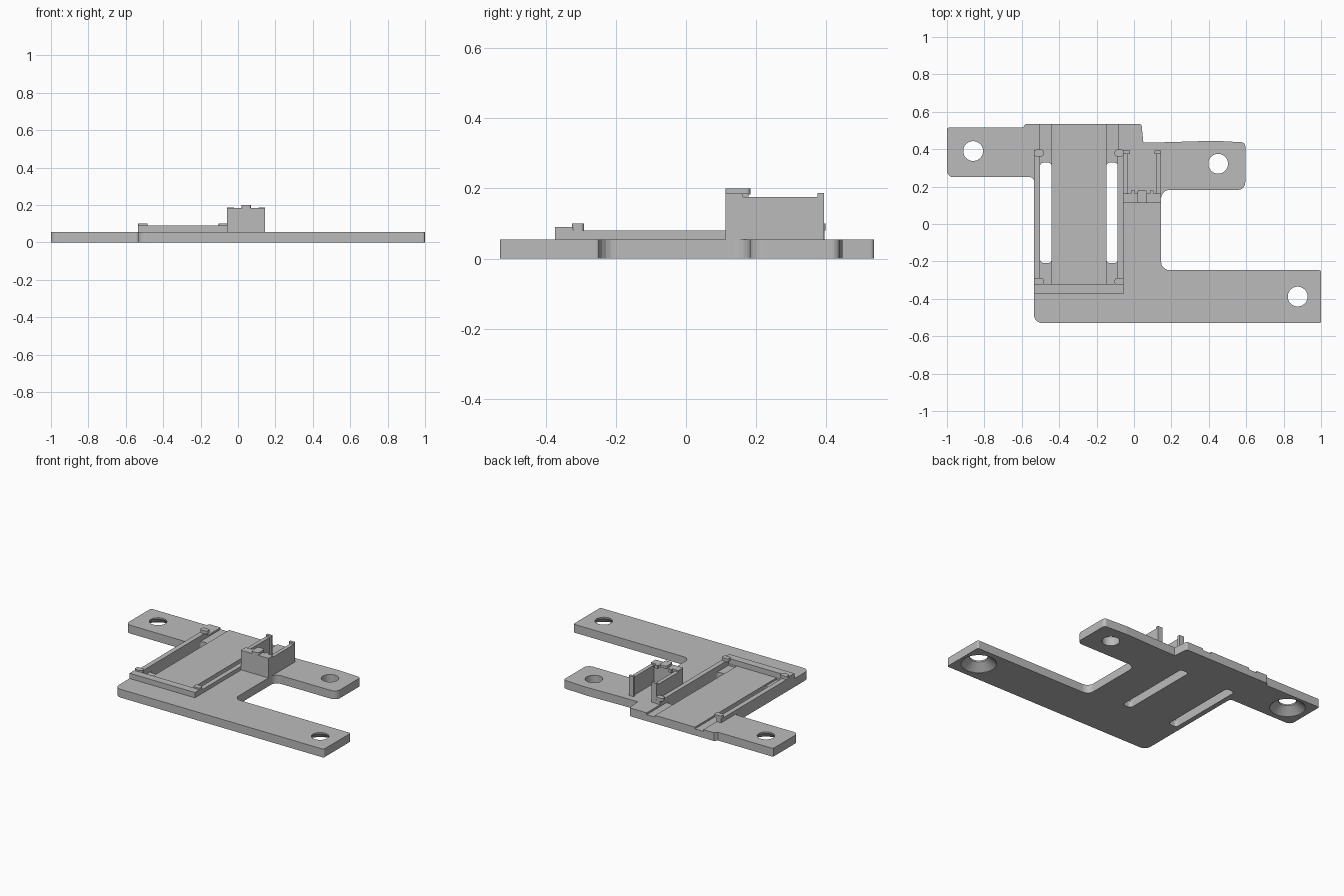
import bpy
import bmesh
from math import cos, sin, tau
from mathutils import Vector

if "Cube" in bpy.data.objects:
    bpy.data.objects.remove(bpy.data.objects["Cube"])

grey = bpy.data.materials.new("matte grey")
grey.use_nodes = True
grey.diffuse_color = (0.5, 0.5, 0.5, 1)
grey.node_tree.nodes["Principled BSDF"].inputs["Base Color"].default_value = grey.diffuse_color

PLATE = 0.055


def finish(name, bm):
    bmesh.ops.recalc_face_normals(bm, faces=bm.faces)
    mesh = bpy.data.meshes.new(name)
    bm.to_mesh(mesh)
    bm.free()
    mesh.materials.append(grey)
    obj = bpy.data.objects.new(name, mesh)
    bpy.context.collection.objects.link(obj)
    return obj


def rounded(corners, steps=5):
    """Outline from (x, y, radius) corners, each softened by a curve."""
    points = []
    for i, (x, y, r) in enumerate(corners):
        here = Vector((x, y))
        if not r:
            points.append(here)
            continue
        before = Vector(corners[i - 1][:2])
        after = Vector(corners[(i + 1) % len(corners)][:2])
        a = here + (before - here).normalized() * r
        b = here + (after - here).normalized() * r
        for k in range(steps + 1):
            t = k / steps
            # pull the curve close to a circular arc
            w = 0.7071
            p, q, s = (1 - t) ** 2, 2 * w * t * (1 - t), t * t
            points.append((a * p + here * q + b * s) / (p + q + s))
    return points


def prism(name, points, z0, z1):
    bm = bmesh.new()
    low = [bm.verts.new((x, y, z0)) for x, y in points]
    face = bm.faces.new(low)
    top = bmesh.ops.extrude_face_region(bm, geom=[face])["geom"]
    verts = [v for v in top if isinstance(v, bmesh.types.BMVert)]
    bmesh.ops.translate(bm, verts=verts, vec=(0, 0, z1 - z0))
    return finish(name, bm)


def block(name, x0, x1, y0, y1, z0, z1, r=0):
    corners = [(x0, y0, r), (x1, y0, r), (x1, y1, r), (x0, y1, r)]
    return prism(name, rounded(corners), z0, z1)


def revolve(name, x, y, profile, sides=40):
    """Closed turned solid from (radius, z) rings."""
    bm = bmesh.new()
    rings = [[bm.verts.new((x + r * cos(tau * i / sides), y + r * sin(tau * i / sides), z))
              for i in range(sides)] for r, z in profile]
    for a, b in zip(rings, rings[1:]):
        for i in range(sides):
            j = (i + 1) % sides
            bm.faces.new((a[i], a[j], b[j], b[i]))
    bm.faces.new(rings[0])
    bm.faces.new(rings[-1])
    return finish(name, bm)


def cut(target, cutter):
    mod = target.modifiers.new("cut", "BOOLEAN")
    mod.operation = "DIFFERENCE"
    mod.solver = "EXACT"
    mod.object = cutter
    bpy.context.view_layer.objects.active = target
    bpy.ops.object.modifier_apply(modifier=mod.name)
    bpy.data.objects.remove(cutter)


# Base plate with three mounting arms
outline = rounded([
    (-1, 0.515, 0.01), (-0.595, 0.515, 0), (-0.58, 0.535, 0), (0.04, 0.535, 0.01),
    (0.05, 0.435, 0), (0.16, 0.437, 0), (0.43, 0.445, 0), (0.595, 0.436, 0.02),
    (0.595, 0.182, 0.04), (0.145, 0.182, 0.045), (0.145, -0.247, 0.045),
    (1, -0.247, 0.01), (1, -0.53, 0.01), (-0.535, -0.53, 0.045),
    (-0.535, 0.25, 0.02), (-1, 0.25, 0.035)])
base = prism("base_plate", outline, 0, PLATE)

# Mounting holes, two of them countersunk from below
for x, y, sunk in ((-0.86, 0.39, True), (0.875, -0.388, True), (0.45, 0.322, False)):
    profile = [(0.053, -0.02), (0.053, 0.1)]
    if sunk:
        profile = [(0.106, -0.02), (0.106, 0.002), (0.053, 0.045), (0.053, 0.1)]
    cut(base, revolve("hole_cutter", x, y, profile))

# Shallow grooves and the long slots inside them
for x0, x1 in ((-0.502, -0.44), (-0.148, -0.086)):
    cut(base, block("groove_cutter", x0, x1, -0.32, 0.6, PLATE - 0.012, 0.1))
    cut(base, block("slot_cutter", x0, x1, -0.208, 0.328, -0.1, 0.1, 0.018))

# Low tray: front rail, side rails and corner clips
block("tray_front_rail", -0.535, -0.055, -0.373, -0.322, PLATE - 0.005, 0.09)
for side, x0, x1 in (("right", -0.535, -0.502), ("left", -0.087, -0.055)):
    block(f"tray_{side}_rail", x0, x1, -0.33, 0.395, PLATE - 0.005, 0.08)
    inner0, inner1 = (x0, -0.483) if side == "right" else (-0.103, x1)
    for end, y0, y1 in (("front", -0.325, -0.29), ("back", 0.362, 0.397)):
        block(f"tray_{side}_{end}_clip", inner0, inner1, y0, y1, 0.08, 0.1, 0.01)

# Tall holder: front wall, side walls, hooks and the latch
block("holder_front_wall", -0.058, 0.145, 0.112, 0.162, PLATE - 0.005, 0.185)
for side, x0, x1, hook0, hook1 in (("right", -0.058, -0.032, -0.058, -0.022),
                                   ("left", 0.12, 0.145, 0.11, 0.145)):
    block(f"holder_{side}_wall", x0, x1, 0.15, 0.39, PLATE - 0.005, 0.175)
    block(f"holder_{side}_hook", hook0, hook1, 0.375, 0.393, PLATE, 0.187)
block("holder_latch", 0.018, 0.07, 0.112, 0.183, 0.183, 0.2, 0.012)
for side, x0 in (("right", -0.015), ("left", 0.085)):
    block(f"holder_{side}_nub", x0, x0 + 0.02, 0.155, 0.178, 0.165, 0.185)
